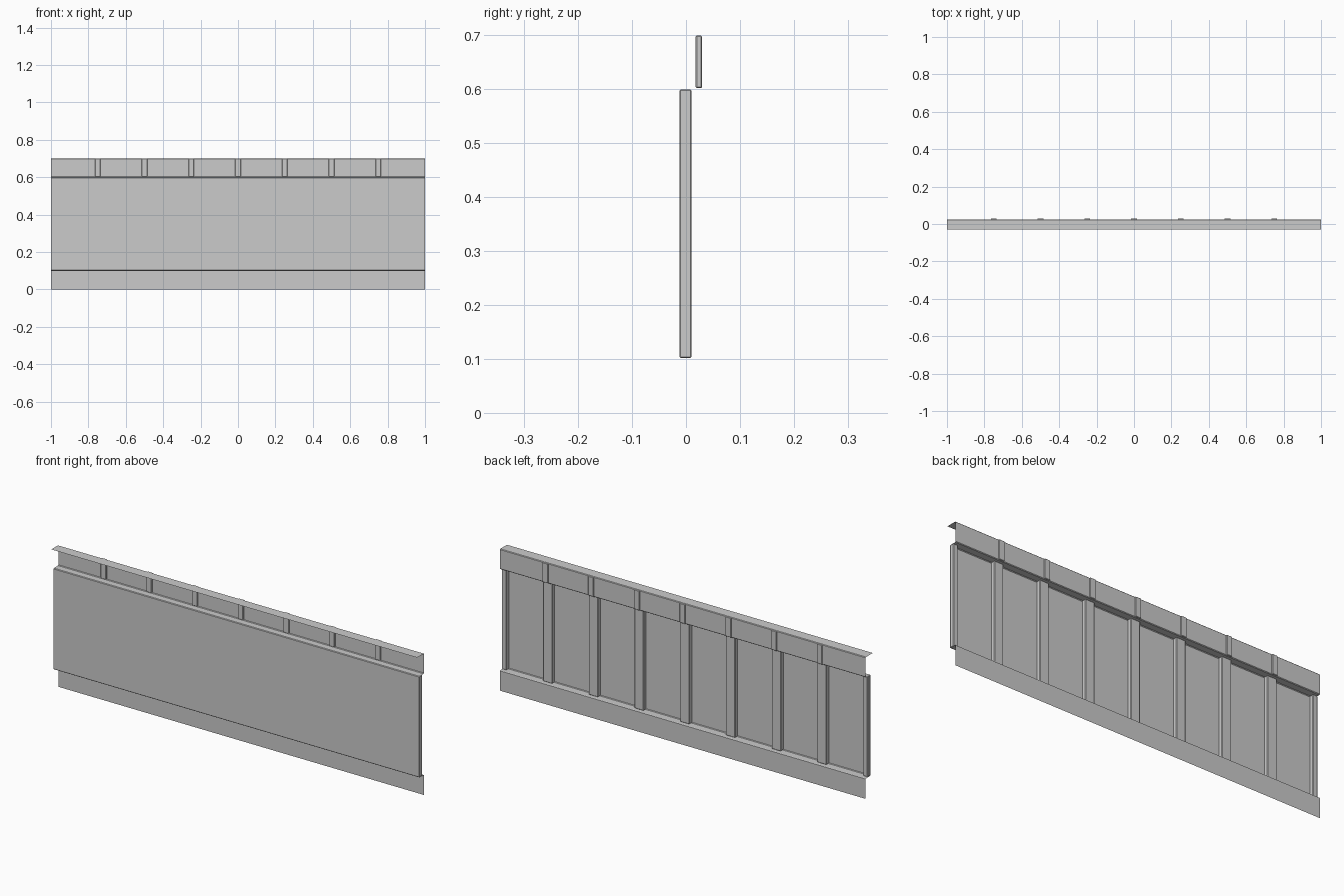
import bpy, bmesh

if "Cube" in bpy.data.objects:
    bpy.data.objects.remove(bpy.data.objects["Cube"])

WEB, PANEL, FRONT = 0.025, -0.013, -0.03


def finish(name, bm):
    mesh = bpy.data.meshes.new(name)
    bm.to_mesh(mesh)
    bm.free()
    obj = bpy.data.objects.new(name, mesh)
    bpy.context.collection.objects.link(obj)
    return obj


def sheet(name, profile):
    """Thin folded sheet: a (y, z) profile swept along x."""
    bm = bmesh.new()
    rows = [[bm.verts.new((x, y, z)) for x in (-1, 1)] for y, z in profile]
    for (a, b), (c, d) in zip(rows, rows[1:]):
        bm.faces.new((a, b, d, c))
    return finish(name, bm)


def bar(name, x0, x1, y0, y1, z0, z1, bevel=0.002):
    """Box with narrow chamfered edges."""
    bm = bmesh.new()
    bmesh.ops.create_cube(bm, size=1)
    for v in bm.verts:
        v.co = (x1 if v.co.x > 0 else x0,
                y1 if v.co.y > 0 else y0,
                z1 if v.co.z > 0 else z0)
    bmesh.ops.bevel(bm, geom=bm.edges[:], offset=bevel, segments=1,
                    affect='EDGES', profile=0.5)
    return finish(name, bm)


# folded sheet: lower flap, step forward, main panel, step back, web, top flange
sheet("folded_panel", [
    (WEB, 0), (WEB, 0.098), (WEB - 0.003, 0.1), (PANEL + 0.003, 0.1),
    (PANEL, 0.103), (PANEL, 0.597), (PANEL + 0.003, 0.6),
    (WEB - 0.003, 0.6), (WEB, 0.603), (WEB, 0.697), (WEB - 0.003, 0.7),
    (FRONT, 0.7)])

# stiffening ribs behind the panel and small ribs through the upper web
for i in range(-3, 4):
    x = i * 0.25
    bar("panel_rib", x - 0.025, x + 0.025, -0.012, 0.01, 0.102, 0.599)
    bar("web_rib", x - 0.015, x + 0.015, 0.018, 0.03, 0.602, 0.699)

# half-width ribs closing both ends
for x0, x1 in ((-1, -0.975), (0.975, 1)):
    bar("end_rib", x0, x1, -0.012, 0.01, 0.102, 0.599)
